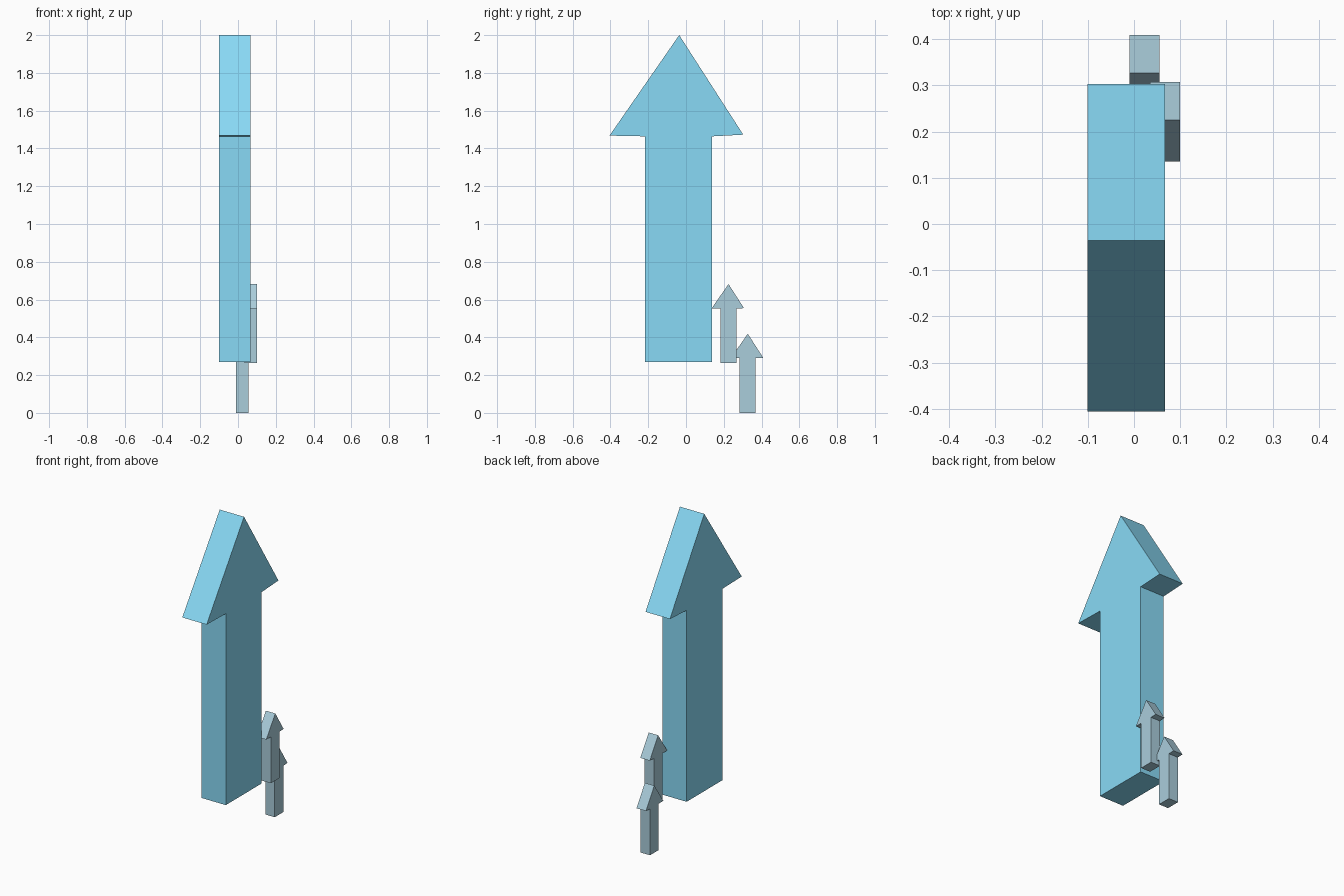
import bpy, bmesh

if "Cube" in bpy.data.objects:
    bpy.data.objects.remove(bpy.data.objects["Cube"])

# Arrow outline (y, z) relative to its tip, at full size
OUTLINE = [(0, 0), (-0.369, -0.532), (-0.18, -0.536), (-0.18, -1.73),
           (0.174, -1.73), (0.174, -0.536), (0.339, -0.527)]


def material(name, color):
    m = bpy.data.materials.new(name)
    m.diffuse_color = color
    m.use_nodes = True
    m.node_tree.nodes["Principled BSDF"].inputs["Base Color"].default_value = m.diffuse_color
    return m


def arrow(name, x0, x1, tip_y, tip_z, scale, mat):
    bm = bmesh.new()
    face = bm.faces.new([bm.verts.new((x0, tip_y + y * scale, tip_z + z * scale))
                         for y, z in OUTLINE])
    # Extrude the outline across the thickness
    ext = bmesh.ops.extrude_face_region(bm, geom=[face], use_keep_orig=True)
    verts = [g for g in ext["geom"] if isinstance(g, bmesh.types.BMVert)]
    bmesh.ops.translate(bm, verts=verts, vec=(x1 - x0, 0, 0))
    bmesh.ops.recalc_face_normals(bm, faces=bm.faces[:])
    mesh = bpy.data.meshes.new(name)
    bm.to_mesh(mesh)
    bm.free()
    mesh.materials.append(mat)
    obj = bpy.data.objects.new(name, mesh)
    bpy.context.collection.objects.link(obj)
    return obj


blue = material("bright_blue", (0.25, 0.70, 0.92, 1))
slate = material("slate_blue", (0.40, 0.61, 0.71, 1))

# Main arrow and the two small ones beside it
arrow("large_arrow", -0.101, 0.067, -0.036, 2.0, 1.0, blue)
arrow("small_arrow_upper", 0.035, 0.10, 0.225, 0.682, 0.242, slate)
arrow("small_arrow_lower", -0.01, 0.055, 0.327, 0.419, 0.242, slate)
